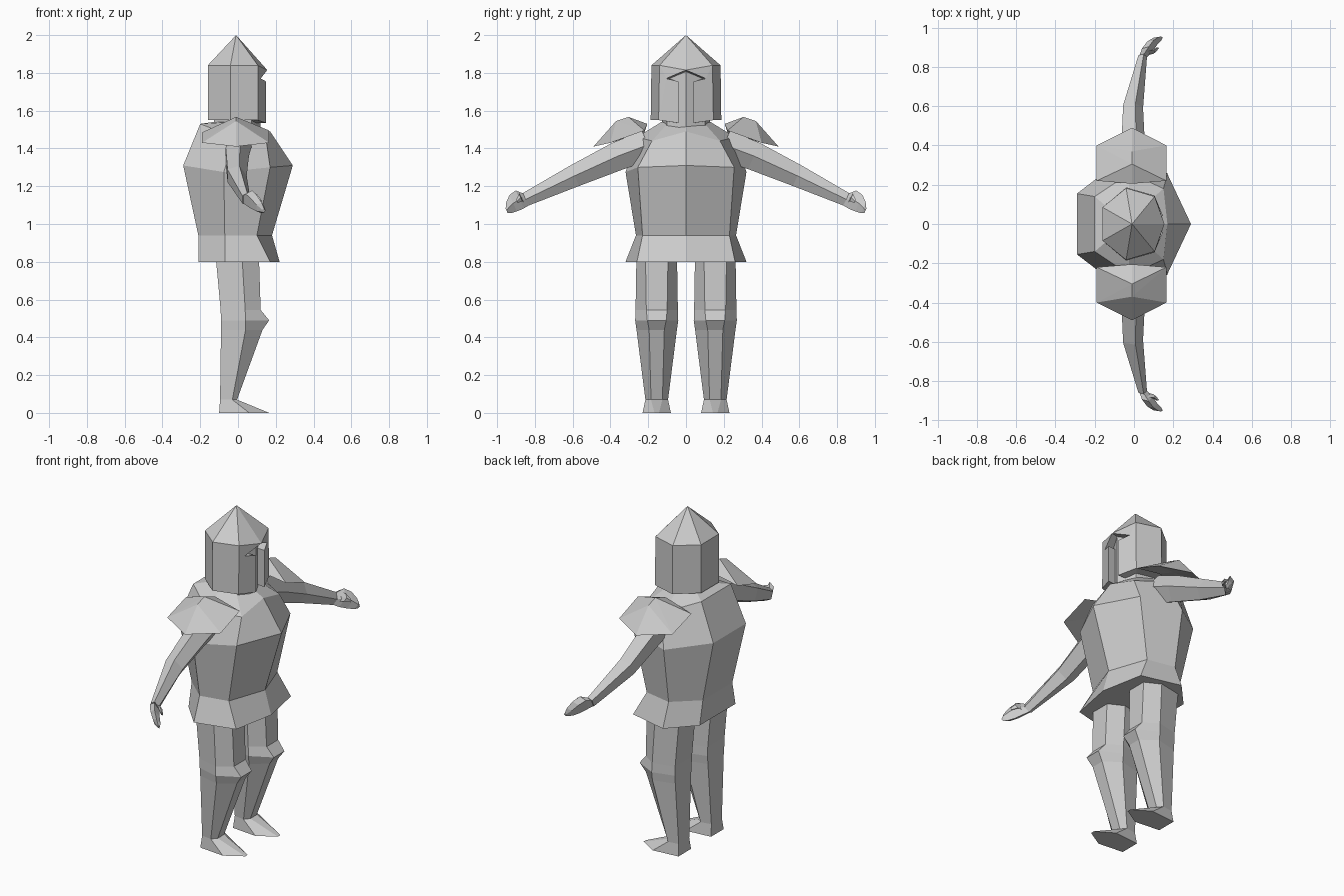
import bpy, bmesh
from math import cos, sin, tau
from mathutils import Vector

if "Cube" in bpy.data.objects:
    bpy.data.objects.remove(bpy.data.objects["Cube"])


def finish(name, bm, mirror=False):
    bmesh.ops.recalc_face_normals(bm, faces=bm.faces[:])
    me = bpy.data.meshes.new(name)
    bm.to_mesh(me)
    bm.free()
    ob = bpy.data.objects.new(name, me)
    bpy.context.collection.objects.link(ob)
    if mirror:
        m = ob.modifiers.new("mirror", 'MIRROR')
        m.use_axis = (False, True, False)
        m.use_clip = False
    return ob


def loft(name, rings, mirror=False):
    """Skin a list of closed rings and cap both ends."""
    bm = bmesh.new()
    rows = [[bm.verts.new(p) for p in r] for r in rings]
    n = len(rows[0])
    for a, b in zip(rows, rows[1:]):
        for i in range(n):
            j = (i + 1) % n
            bm.faces.new((a[i], a[j], b[j], b[i]))
    bm.faces.new(rows[0])
    bm.faces.new(rows[-1])
    return finish(name, bm, mirror)


def sym(half):
    """Half ring starting at a centre point -> full ring symmetric in y."""
    return half + [(x, -y, z) for x, y, z in reversed(half[1:])]


# Breastplate, flared skirt and collar (seven-sided, ridge at the front)
loft("torso", [sym(h) for h in (
    [(.22, 0, .80), (.17, .26, .80), (-.07, .32, .80), (-.21, .17, .80)],
    [(.18, 0, .94), (.10, .23, .94), (-.07, .265, .94), (-.21, .14, .94)],
    [(.29, 0, 1.31), (.17, .255, 1.30), (-.075, .32, 1.275), (-.29, .155, 1.31)],
    [(.17, 0, 1.49), (.15, .18, 1.44), (-.02, .26, 1.46), (-.20, .14, 1.53)],
    [(.09, 0, 1.53), (.06, .10, 1.53), (-.03, .13, 1.54), (-.13, .08, 1.54)],
)])

# Head inside the helmet
loft("head", [[(-.01 + .13 * cos(tau * i / 7), .13 * sin(tau * i / 7), z)
               for i in range(7)] for z in (1.48, 1.82)])

# Helmet: half shell with brow, eye slit and cheek plate, mirrored
bm = bmesh.new()
P = {k: bm.verts.new(v) for k, v in {
    "apex": (-.01, 0, 2), "brow": (.155, 0, 1.815),
    "t1": (.105, .14, 1.84), "t2": (-.04, .183, 1.84), "t3": (-.16, .085, 1.84),
    "b1": (.105, .145, 1.55), "b2": (-.04, .187, 1.55), "b3": (-.16, .085, 1.55),
    "t4": (-.16, 0, 1.84), "b4": (-.16, 0, 1.55),
    "slit": (.12, .105, 1.77), "c1": (.148, .04, 1.755), "c2": (.148, .04, 1.535),
    "in1": (.09, .045, 1.755), "in2": (.09, .045, 1.535), "in3": (.08, .09, 1.77),
    "in4": (.09, 0, 1.80), "base": (-.02, 0, 1.55)}.items()}
for f in ("apex brow t1", "apex t1 t2", "apex t2 t3", "apex t3 t4",
          "t1 t2 b2 b1", "t2 t3 b3 b2", "t3 t4 b4 b3",
          "brow slit t1", "t1 slit b1", "slit c1 c2 b1",
          "c1 in1 in2 c2", "slit in3 in1 c1", "brow in4 in3 slit",
          "base b1 c2 in2", "base b2 b1", "base b3 b2", "base b4 b3"):
    bm.faces.new([P[k] for k in f.split()])
finish("helmet", bm, True)

# Shoulder plates: low ridge over a hexagonal outline, closed below
bm = bmesh.new()
rim = [bm.verts.new(p) for p in (
    (.165, .22, 1.495), (.165, .40, 1.43), (-.01, .49, 1.41),
    (-.19, .40, 1.43), (-.19, .22, 1.485), (-.01, .205, 1.53))]
top, out, low = [bm.verts.new(p) for p in
                 ((-.01, .305, 1.567), (-.01, .37, 1.545), (-.01, .32, 1.49))]
for i, cs in enumerate(((top, out), (out,), (out,), (out, top), (top,), (top,))):
    a, b = rim[i], rim[(i + 1) % 6]
    bm.faces.new((a, b, low))
    if i == 0:
        bm.faces.new((a, b, out)); bm.faces.new((a, out, top))
    elif i == 3:
        bm.faces.new((a, b, top)); bm.faces.new((a, top, out))
    else:
        bm.faces.new((a, b, cs[0]))
finish("shoulder_plate", bm, True)


# Arms: five-sided tube around a bent path
def arm_ring(c, rx, rt, lean=.45):
    c, up = Vector(c), Vector((0, lean, 1)).normalized()
    return [c + Vector((rx, 0, 0)) * cos(tau * i / 5) + up * rt * sin(tau * i / 5)
            for i in range(5)]


loft("arm", [arm_ring(*r) for r in (
    ((0, .20, 1.42), .075, .085), ((-.01, .36, 1.36), .068, .08),
    ((-.01, .59, 1.255), .056, .062), ((.042, .85, 1.13), .024, .038))], True)

# Hands: mitten curling forwards, with a thumb
loft("hand", [arm_ring(*r) for r in (
    ((.042, .845, 1.13), .02, .035), ((.065, .88, 1.13), .03, .055),
    ((.09, .915, 1.11), .03, .05), ((.118, .94, 1.085), .025, .032),
    ((.135, .95, 1.07), .01, .012))], True)
loft("thumb", [arm_ring(*r) for r in (
    ((.06, .87, 1.14), .018, .03), ((.095, .875, 1.14), .015, .022),
    ((.12, .895, 1.12), .008, .01))], True)


# Legs: front edge, side corners and back edge at each height
def leg_ring(z, front, fw, side, sw, back, bw, y=.155):
    return [(front, y - fw, z), (front, y + fw, z), (side, y + sw, z),
            (back, y + bw, z), (back, y - bw, z), (side, y - sw, z)]


loft("leg", [leg_ring(*r) for r in (
    (0, .165, .012, .06, .075, -.10, .06),
    (.07, -.005, .03, -.03, .06, -.095, .05),
    (.44, .13, .04, .04, .107, -.09, .075),
    (.49, .165, .05, .04, .114, -.09, .08),
    (.545, .12, .055, .038, .112, -.092, .08),
    (.85, .11, .06, .02, .107, -.12, .08))], True)
